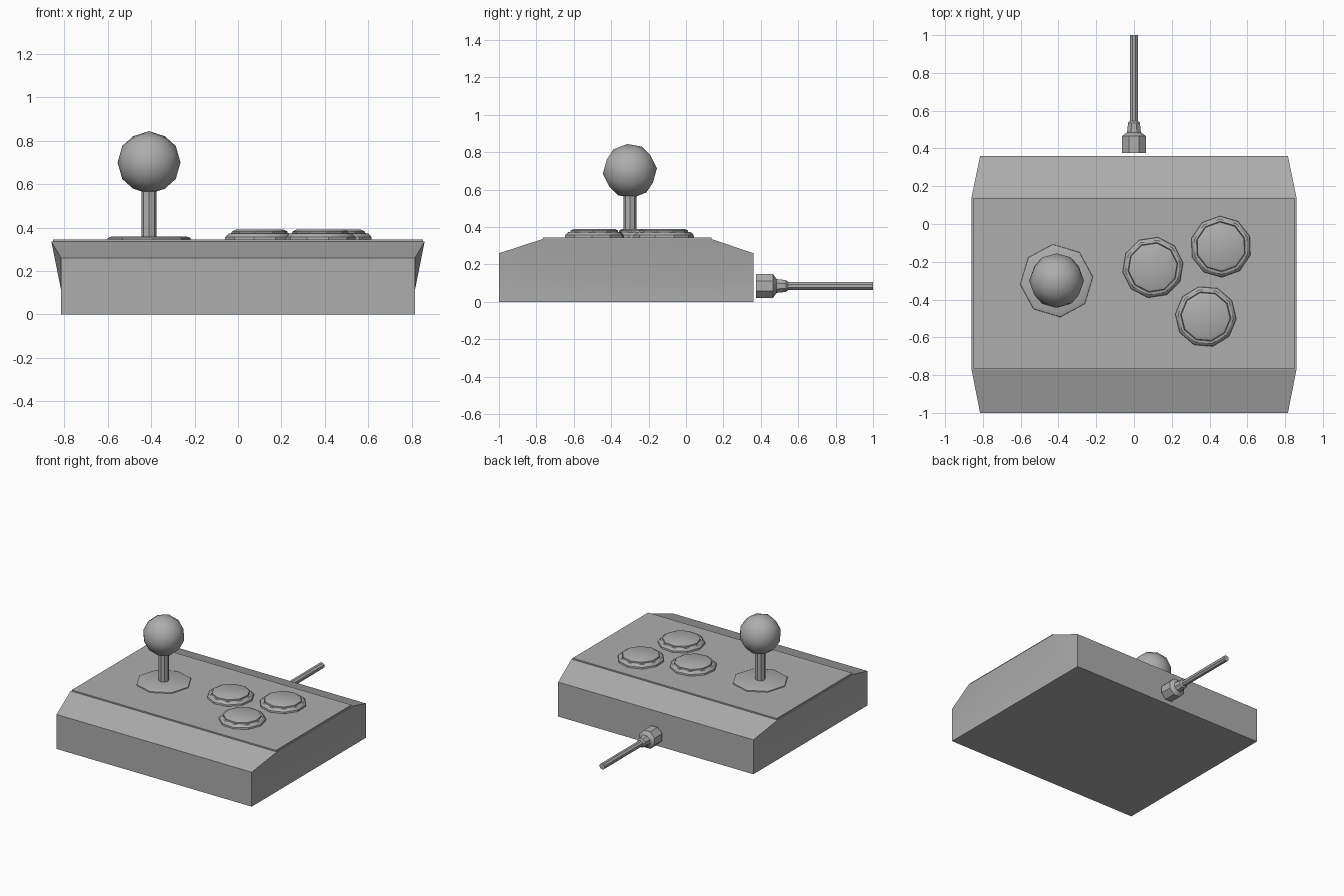
import bpy, bmesh, math
from mathutils import Matrix, Vector

if "Cube" in bpy.data.objects:
    bpy.data.objects.remove(bpy.data.objects["Cube"])

grey = bpy.data.materials.new("plain_grey")
grey.use_nodes = True
colour = (0.42, 0.42, 0.42, 1)
grey.diffuse_color = colour
grey.node_tree.nodes["Principled BSDF"].inputs["Base Color"].default_value = colour


def finish(name, bm, angle=30):
    bmesh.ops.recalc_face_normals(bm, faces=bm.faces)
    mesh = bpy.data.meshes.new(name)
    bm.to_mesh(mesh)
    bm.free()
    ob = bpy.data.objects.new(name, mesh)
    bpy.context.collection.objects.link(ob)
    mesh.materials.append(grey)
    bpy.ops.object.select_all(action='DESELECT')
    ob.select_set(True)
    bpy.context.view_layer.objects.active = ob
    bpy.ops.object.shade_smooth_by_angle(angle=math.radians(angle))
    return ob


def lathe(name, profile, sides, place, turn=0.0):
    """Closed turned solid from (radius, height) pairs, moved by a matrix."""
    bm = bmesh.new()
    rings = []
    for r, h in profile:
        ring = []
        for i in range(sides):
            a = turn + math.tau * i / sides
            ring.append(bm.verts.new(place @ Vector((r * math.cos(a), r * math.sin(a), h))))
        rings.append(ring)
    for low, high in zip(rings, rings[1:]):
        for i in range(sides):
            j = (i + 1) % sides
            bm.faces.new((low[i], low[j], high[j], high[i]))
    bm.faces.new(rings[0])
    bm.faces.new(rings[-1])
    return finish(name, bm)


# Case: side stations that flare outward under the top edge
FRONT, RIDGE_F, RIDGE_B, BACK = -1.0, -0.77, 0.14, 0.36
NARROW, WIDE = 0.815, 0.86
LOW, SHOULDER, TOP = 0.11, 0.26, 0.335
bm = bmesh.new()
columns = []
for y, top, width in ((FRONT, SHOULDER, NARROW), (RIDGE_F, TOP, WIDE),
                      (RIDGE_B, TOP, WIDE), (BACK, SHOULDER, NARROW)):
    columns.append([[bm.verts.new((s * w, y, z)) for w, z in
                     ((NARROW, 0), (NARROW, LOW), (width, top))] for s in (-1, 1)])
for a, b in zip(columns, columns[1:]):
    for s in (0, 1):
        for k in (0, 1):
            bm.faces.new((a[s][k], b[s][k], b[s][k + 1], a[s][k + 1]))
    for k in (0, 2):
        bm.faces.new((a[0][k], a[1][k], b[1][k], b[0][k]))
for end in (columns[0], columns[-1]):
    bm.faces.new(end[0] + end[1][::-1])
finish("case", bm, 15)

# Raised control panel
bm = bmesh.new()
bmesh.ops.create_cube(bm, size=1)
bmesh.ops.scale(bm, verts=bm.verts, vec=(1.705, RIDGE_B - RIDGE_F - 0.01, 0.02))
bmesh.ops.translate(bm, verts=bm.verts, vec=(0, (RIDGE_F + RIDGE_B) / 2, 0.335))
finish("control_panel", bm)

# Joystick
stick = Matrix.Translation((-0.41, -0.30, 0))
lathe("joystick_plate", [(0.195, 0.34), (0.192, 0.352), (0.17, 0.36)], 8, stick, 0.1)
lathe("joystick_shaft", [(0.035, 0.35), (0.035, 0.60)], 8, stick)
bm = bmesh.new()
bmesh.ops.create_icosphere(bm, subdivisions=2, radius=0.145,
                           matrix=Matrix.Translation((-0.41, -0.30, 0.70))
                           @ Matrix.Rotation(math.radians(37.4), 4, 'X')
                           @ Matrix.Rotation(math.radians(18), 4, 'Z'))
finish("joystick_ball", bm)

# Buttons, each a cap inside a collar
for i, (x, y) in enumerate(((0.10, -0.23), (0.46, -0.12), (0.38, -0.49))):
    place = Matrix.Translation((x, y, 0))
    turn = 0.15 + 0.2 * i
    lathe(f"button_collar_{i + 1}", [(0.163, 0.34), (0.161, 0.357), (0.146, 0.372),
                                     (0.134, 0.374), (0.13, 0.36)], 10, place, turn)
    lathe(f"button_cap_{i + 1}", [(0.133, 0.35), (0.13, 0.382), (0.112, 0.39)], 10, place, turn)

# Cable leaving the back
along = Matrix.Translation((0, 0, 0.085)) @ Matrix.Rotation(-math.pi / 2, 4, 'X')
lathe("cable_plug", [(0.069, 0.375), (0.069, 0.465), (0.04, 0.485), (0.034, 0.535),
                     (0.024, 0.545)], 8, along, math.pi / 8)
lathe("cable", [(0.023, 0.53), (0.023, 1.0)], 8, along, math.pi / 8)
